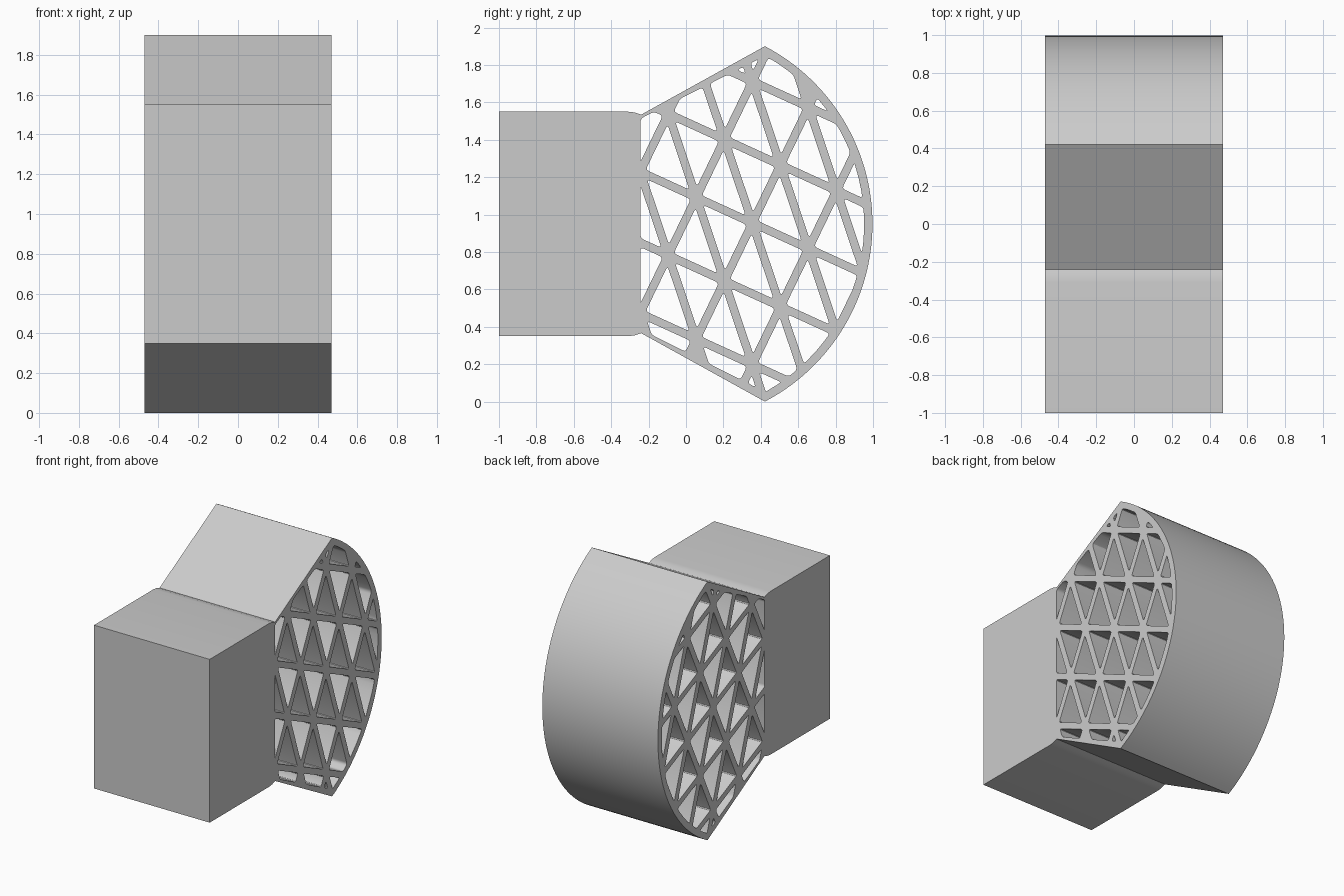
import bpy, bmesh, math
from mathutils import Vector as V, Matrix

if "Cube" in bpy.data.objects:
    bpy.data.objects.remove(bpy.data.objects["Cube"])

HALF_W = 0.47                      # half width along x
MID_Z = 0.95
ARC_C, ARC_R = V((-0.075, MID_Z)), 1.072
ARC_A = math.asin(0.95 / ARC_R)
RIM, BAR = 0.045, 0.022            # rim thickness, half bar width
A, C = V((0.30, -0.137)), V((0.15, 0.31))   # lattice steps (y, z)
NODE = V((0.355, 0.955))


def arc(radius, n):
    return [ARC_C + radius * V((math.cos(t), math.sin(t)))
            for t in (ARC_A * (2 * i / n - 1) for i in range(n + 1))]


def clip(poly, q, n):
    """Keep the part of a convex polygon on the n side of point q."""
    out = []
    for i, p in enumerate(poly):
        r = poly[(i + 1) % len(poly)]
        dp, dr = (p - q).dot(n), (r - q).dot(n)
        if dp >= 0:
            out.append(p)
        if dp * dr < 0:
            out.append(p.lerp(r, dp / (dp - dr)))
    return out


def area(poly):
    return abs(sum(p.x * r.y - p.y * r.x
                   for p, r in zip(poly, poly[1:] + poly[:1]))) / 2


def rounded(poly, radius=0.018):
    """Soften sharp corners with a short curve."""
    out = []
    for i, p in enumerate(poly):
        u, w = poly[i - 1] - p, poly[(i + 1) % len(poly)] - p
        if u.length < 1e-5 or w.length < 1e-5:
            continue
        if u.angle(w) > 2.9:
            out.append(p)
            continue
        s = p + u.normalized() * min(radius, 0.35 * u.length)
        e = p + w.normalized() * min(radius, 0.35 * w.length)
        for t in (0, 0.33, 0.67, 1):
            out.append(s * (1 - t) ** 2 + p * 2 * t * (1 - t) + e * t * t)
    return out


# Region the holes may occupy: right of the block, inside flares and arc
limits = [(V((-0.243, MID_Z)), V((1, 0)))]
for s in (1, -1):
    edge = V((0.685, s * 0.345)).normalized()
    n = V((edge.y, -edge.x)) * s
    limits.append((V((0.425, MID_Z + s * 0.95)) + n * RIM, n))
limits += [(p, (ARC_C - p).normalized()) for p in arc(ARC_R - RIM, 32)]

# Triangular holes of the lattice
holes = []
for i in range(-6, 7):
    for j in range(-6, 7):
        p = NODE + A * i + C * j
        for tri in ([p, p + A, p + C], [p + A, p + A + C, p + C]):
            mid = (tri[0] + tri[1] + tri[2]) / 3
            sides = []
            for k in range(3):
                d = (tri[(k + 1) % 3] - tri[k]).normalized()
                n = V((-d.y, d.x))
                if n.dot(mid - tri[k]) < 0:
                    n = -n
                sides.append((tri[k] + n * BAR, n))
            poly = tri
            for q, n in sides + limits:
                poly = clip(poly, q, n)
            if len(poly) > 2 and area(poly) > 0.0006:
                holes.append(rounded(poly))

# Outer silhouette: square block, flares and curved end
low = [V((-1, 0.35)), V((-0.31, 0.35)), V((-0.275, 0.354)), V((-0.24, 0.366))]
high = [V((p.x, 2 * MID_Z - p.y)) for p in reversed(low)]
outline = low + arc(ARC_R, 64) + high

curve = bpy.data.curves.new("lattice_block", 'CURVE')
curve.dimensions = '2D'
curve.fill_mode = 'BOTH'
curve.extrude = HALF_W
for loop in [outline] + holes:
    sp = curve.splines.new('POLY')
    sp.points.add(len(loop) - 1)
    for pt, p in zip(sp.points, loop):
        pt.co = (p.x, p.y, 0, 1)
    sp.use_cyclic_u = True
block = bpy.data.objects.new("lattice_block", curve)
bpy.context.collection.objects.link(block)
bpy.context.view_layer.objects.active = block
block.select_set(True)
bpy.ops.object.convert(target='MESH')
block = bpy.context.object

# Stand the profile in the y-z plane and weld the seams
bm = bmesh.new()
bm.from_mesh(block.data)
turn = Matrix.Rotation(math.pi / 2, 4, 'Z') @ Matrix.Rotation(math.pi / 2, 4, 'X')
bmesh.ops.transform(bm, matrix=turn, verts=bm.verts)
bmesh.ops.remove_doubles(bm, verts=bm.verts, dist=1e-4)
bmesh.ops.recalc_face_normals(bm, faces=bm.faces)
bm.to_mesh(block.data)
bm.free()
bpy.ops.object.shade_smooth_by_angle(angle=math.radians(30))
